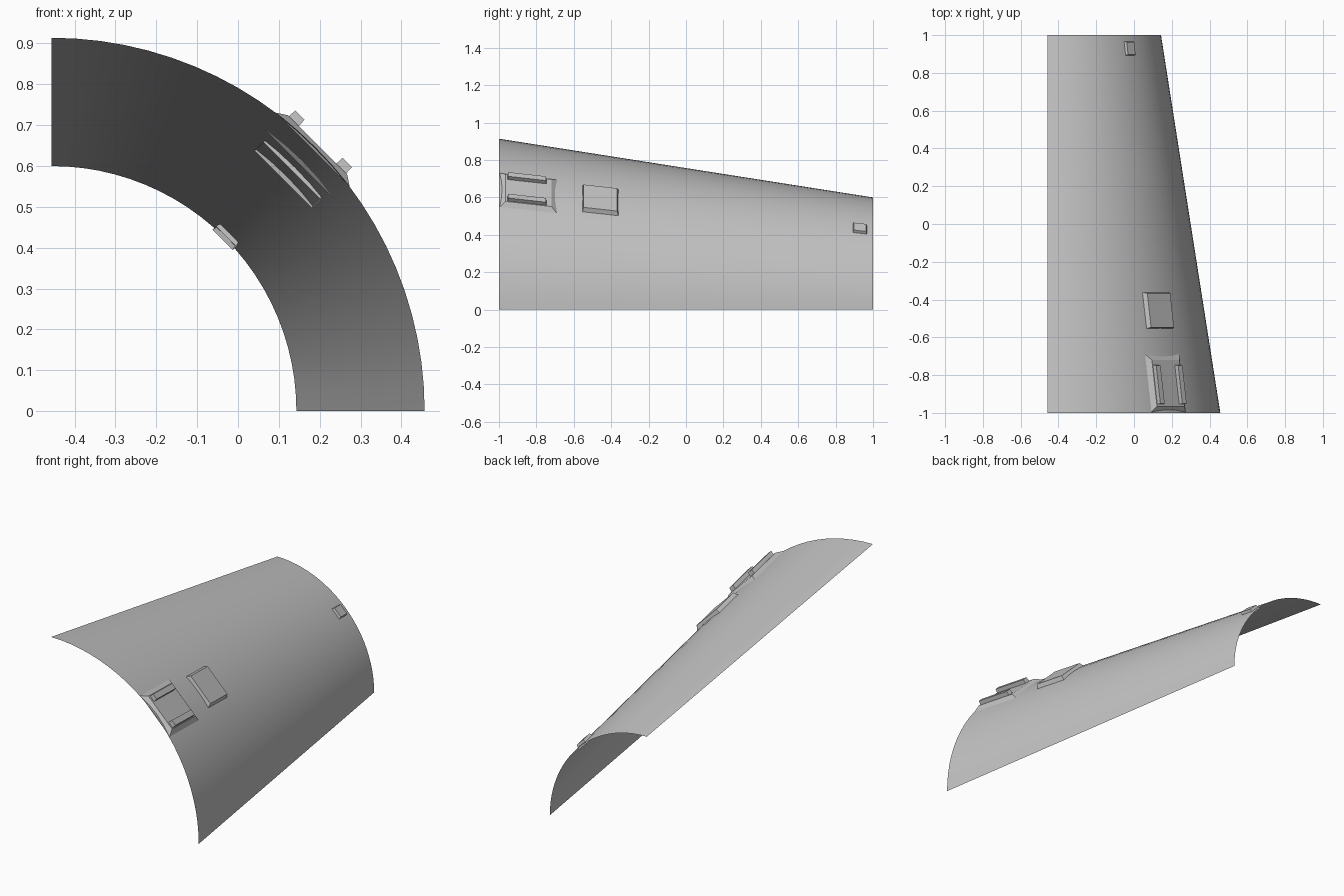
import bpy, math

if "Cube" in bpy.data.objects:
    bpy.data.objects.remove(bpy.data.objects["Cube"])

CX, S = -0.457, math.sqrt(0.5)
grey = bpy.data.materials.new("plain grey")
grey.diffuse_color = (0.55, 0.55, 0.55, 1)
grey.use_nodes = True
grey.node_tree.nodes["Principled BSDF"].inputs["Base Color"].default_value = grey.diffuse_color


def radius(y):
    # the tapered shell: 0.914 at the front, 0.6 at the back
    return 0.757 - 0.157 * y


def make(name, verts, faces):
    me = bpy.data.meshes.new(name)
    me.from_pydata(verts, [], faces)
    me.materials.append(grey)
    ob = bpy.data.objects.new(name, me)
    bpy.context.collection.objects.link(ob)
    return ob


def on_shell(t, y, off):
    # point near the 45 degree line: t across, y along, off above the shell
    h = radius(y) + off
    return (CX + (h + t) * S, y, (h - t) * S)


def raised_panel(name, t0, t1, y0, y1, low, high, inset_t, inset_y):
    # open-bottomed block with sloping sides, following the taper
    verts = []
    for off, a, b in ((low, 0, 0), (high, inset_t, inset_y)):
        for t, y in ((t0 + a, y0 + b), (t1 - a, y0 + b),
                     (t1 - a, y1 - b), (t0 + a, y1 - b)):
            verts.append(on_shell(t, y, off))
    faces = [(4, 5, 6, 7)]
    faces += [(i, (i + 1) % 4, (i + 1) % 4 + 4, i + 4) for i in range(4)]
    return make(name, verts, faces)


# quarter cone shell, a single open sheet
N = 24
verts, faces = [], []
for i in range(N + 1):
    a = math.pi / 2 * i / N
    for y in (-1, 1):
        verts.append((CX + radius(y) * math.cos(a), y, radius(y) * math.sin(a)))
for i in range(N):
    k = 2 * i
    faces.append((k, k + 1, k + 3, k + 2))
shell = make("curved_shell", verts, faces)
for p in shell.data.polygons:
    p.use_smooth = True

# front mounting plate with two rails
raised_panel("mounting_plate", -0.128, 0.128, -0.995, -0.69, -0.008, 0.013, 0.025, 0.03)
for side, t in (("upper", -0.082), ("lower", 0.082)):
    raised_panel(side + "_rail", t - 0.018, t + 0.018, -0.955, -0.745, 0.0, 0.036, 0.002, 0.004)

# middle panel and small rear panel
raised_panel("middle_panel", -0.1, 0.1, -0.555, -0.36, -0.011, 0.017, 0.014, 0.008)
raised_panel("rear_panel", -0.035, 0.035, 0.89, 0.97, -0.012, 0.014, 0.007, 0.007)
